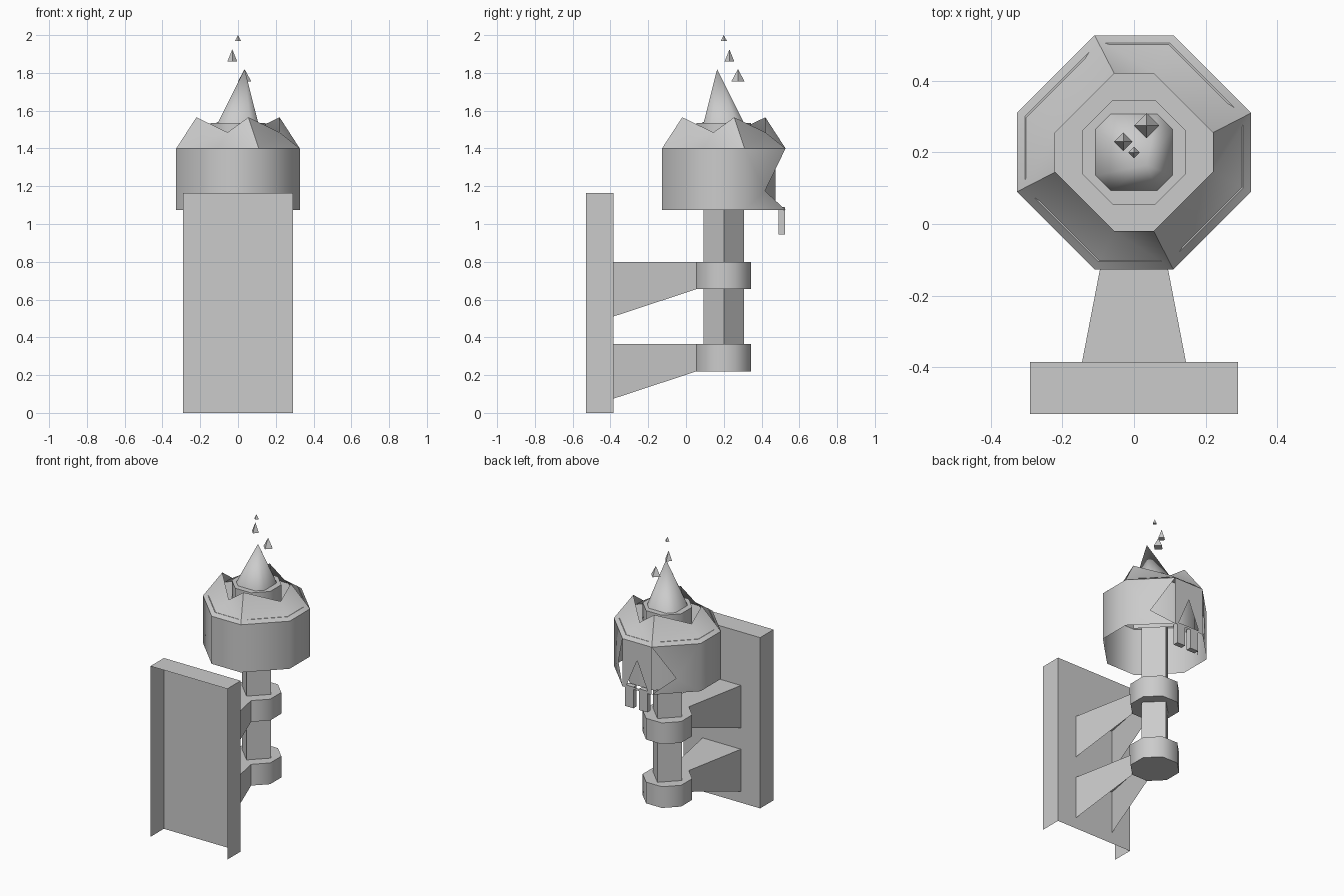
import bpy, bmesh, math

if "Cube" in bpy.data.objects:
    bpy.data.objects.remove(bpy.data.objects["Cube"])

CY = 0.2  # y of the torch axis


def make(name, verts, faces, angle=50):
    me = bpy.data.meshes.new(name)
    me.from_pydata(verts, [], faces)
    bm = bmesh.new()
    bm.from_mesh(me)
    bmesh.ops.remove_doubles(bm, verts=bm.verts, dist=0.0005)
    bmesh.ops.recalc_face_normals(bm, faces=bm.faces)
    bm.to_mesh(me)
    bm.free()
    ob = bpy.data.objects.new(name, me)
    bpy.context.collection.objects.link(ob)
    bpy.ops.object.select_all(action='DESELECT')
    ob.select_set(True)
    bpy.context.view_layer.objects.active = ob
    bpy.ops.object.shade_smooth_by_angle(angle=math.radians(angle))
    return ob


def octagon(a, h, z):
    pts = [(h, -a), (a, -h), (a, h), (h, a), (-h, a), (-a, h), (-a, -h), (-h, -a)]
    return [(x, y + CY, z) for x, y in pts]


def prism(name, low, high, bottom=True, top=True):
    n = len(low)
    faces = [(i, (i + 1) % n, n + (i + 1) % n, n + i) for i in range(n)]
    if bottom:
        faces.append(tuple(range(n))[::-1])
    if top:
        faces.append(tuple(range(n, 2 * n)))
    return make(name, low + high, faces)


def rect(x, y0, y1, z, cx=0):
    return [(cx - x, y0, z), (cx + x, y0, z), (cx + x, y1, z), (cx - x, y1, z)]


def cone(name, base, tip):
    n = len(base)
    faces = [(i, (i + 1) % n, n) for i in range(n)] + [tuple(range(n))[::-1]]
    return make(name, base + [tip], faces)


# wall plate: open at the wall side and underneath
lo, hi = rect(0.29, -0.53, -0.385, 0), rect(0.29, -0.53, -0.385, 1.165)
make("wall_plate", lo + hi, [(1, 2, 6, 5), (2, 3, 7, 6), (3, 0, 4, 7), (4, 5, 6, 7)])

# two brackets: octagonal ring and tapering arm with open underside
for i, z in enumerate((0.365, 0.80)):
    prism(f"bracket_ring_{i}", octagon(0.145, 0.06, z - 0.145), octagon(0.145, 0.06, z))
    v = []
    for s in (-1, 1):
        v += [(s * 0.145, -0.385, z - 0.29), (s * 0.06, 0.055, z - 0.145),
              (s * 0.06, 0.055, z), (s * 0.145, -0.385, z)]
    make(f"bracket_arm_{i}", v, [(0, 1, 2, 3), (4, 5, 6, 7), (3, 2, 6, 7)])


# four-sided pole and octagonal torch head inside the skull
def diamond(r, z, cx=0.0, cy=CY):
    return [(cx + r, cy, z), (cx, cy + r, z), (cx - r, cy, z), (cx, cy - r, z)]


prism("pole", diamond(0.108, 0.23), diamond(0.108, 1.44))
prism("torch_head", octagon(0.145, 0.06, 1.42), octagon(0.145, 0.06, 1.535))

# skull shell: octagonal, open below, broken rim, face on the +y side
bot, mid = octagon(0.327, 0.11, 1.075), octagon(0.327, 0.11, 1.40)
rim = octagon(0.22, 0.055, 1.565)
rim = [(x, y, 1.485 if i % 2 else z) for i, (x, y, z) in enumerate(rim)]
verts, faces = [], []


def poly(*pts):
    faces.append(tuple(range(len(verts), len(verts) + len(pts))))
    verts.extend(pts)


for i in range(8):
    j = (i + 1) % 8
    # upper band, split from the low rim points
    a, b, c, d = mid[i], mid[j], rim[j], rim[i]
    if i % 2:
        poly(a, b, d)
        poly(b, c, d)
    else:
        poly(a, b, c)
        poly(a, c, d)
    if i not in (2, 3, 4):
        poly(bot[i], bot[j], b, a)
# triangular eye openings in the diagonal faces, nose opening in the front
fy = CY + 0.327
for s in (-1, 1):
    pt, pb = (s * 0.11, fy, 1.40), (s * 0.11, fy, 1.075)
    qt, qb = (s * 0.327, CY + 0.11, 1.40), (s * 0.327, CY + 0.11, 1.075)
    m = (s * 0.218, CY + 0.218, 1.175)
    poly(pt, m, qt)
    poly(m, pb, qb, qt)
    poly(pb, (s * 0.08, fy, 1.09), (0, fy, 1.28), pt)
poly((-0.11, fy, 1.40), (0, fy, 1.28), (0.11, fy, 1.40))
poly((-0.11, fy, 1.075), (0.11, fy, 1.075), (0.08, fy, 1.09), (-0.08, fy, 1.09))
make("skull", verts, faces)

# floor under the flame and the wall behind eyes and nose
make("skull_floor", octagon(0.305, 0.1, 1.42), [tuple(range(8))])
back = [(-0.26, 0.304), (-0.09, 0.475), (0.09, 0.475), (0.26, 0.304)]
bv = [(x, y, z) for z in (1.08, 1.40) for x, y in back]
make("socket_back", bv, [(i, i + 1, i + 5, i + 4) for i in range(3)])

# two teeth
for i, x in enumerate((-0.045, 0.06)):
    prism(f"tooth_{i}", rect(0.031, 0.49, 0.525, 0.945, x), rect(0.031, 0.49, 0.525, 1.09, x))

# leaning flame and three sparks
cone("flame", octagon(0.107, 0.065, 1.535), (0.035, 0.165, 1.82))
for i, (x, y, z, r, h) in enumerate(((0.035, 0.275, 1.755, 0.035, 0.065),
                                     (-0.03, 0.23, 1.86, 0.026, 0.065),
                                     (0, 0.2, 1.97, 0.016, 0.03))):
    cone(f"spark_{i}", diamond(r, z, x, y), (x, y, z + h))
